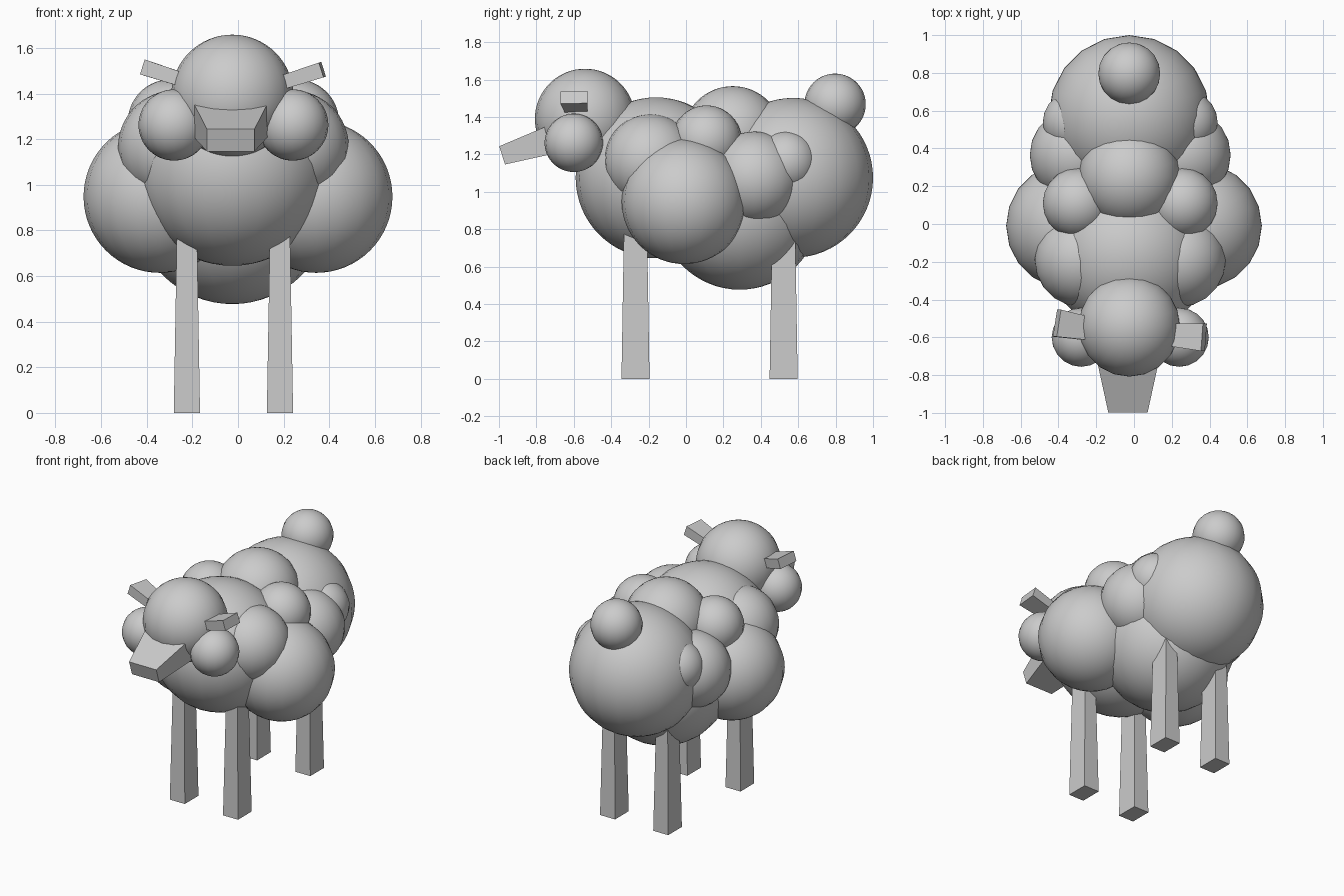
import bpy
import bmesh
from mathutils import Vector

cube = bpy.data.objects.get("Cube")
if cube:
    bpy.data.objects.remove(cube, do_unlink=True)

MID = -0.02  # plane of symmetry of the body

grey = bpy.data.materials.new("plain_grey")
grey.use_nodes = True
grey.diffuse_color = (0.6, 0.6, 0.6, 1)
grey.node_tree.nodes["Principled BSDF"].inputs["Base Color"].default_value = (0.6, 0.6, 0.6, 1)


def finish(name, bm, smooth):
    bmesh.ops.recalc_face_normals(bm, faces=bm.faces)
    for face in bm.faces:
        face.smooth = smooth
    mesh = bpy.data.meshes.new(name)
    bm.to_mesh(mesh)
    bm.free()
    mesh.materials.append(grey)
    obj = bpy.data.objects.new(name, mesh)
    bpy.context.collection.objects.link(obj)
    return obj


def ball(name, centre, radius):
    bm = bmesh.new()
    bmesh.ops.create_uvsphere(bm, u_segments=20, v_segments=32, radius=radius)
    bmesh.ops.translate(bm, vec=centre, verts=bm.verts)
    finish(name, bm, True)


def tapered_bar(name, start, end, start_size, end_size, side):
    """Four-sided bar between two rectangles square to its axis."""
    start, end = Vector(start), Vector(end)
    axis = (end - start).normalized()
    up = axis.cross(Vector(side)).normalized()
    across = up.cross(axis)
    bm = bmesh.new()
    rings = []
    for centre, (w, h) in ((start, start_size), (end, end_size)):
        rings.append([bm.verts.new(centre + across * w * a / 2 + up * h * b / 2)
                      for a, b in ((-1, -1), (1, -1), (1, 1), (-1, 1))])
    for ring in rings:
        bm.faces.new(ring)
    for i in range(4):
        j = (i + 1) % 4
        bm.faces.new((rings[0][i], rings[0][j], rings[1][j], rings[1][i]))
    finish(name, bm, False)


# Fleece, head and tail on the centre line: name, y, z, radius
for name, y, z, r in (
        ("chest", -0.16, 1.075, 0.43),
        ("rump", 0.573, 1.075, 0.427),
        ("belly", 0.287, 0.907, 0.43),
        ("back_tuft", 0.25, 1.297, 0.268),
        ("head", -0.54, 1.39, 0.268),
        ("tail", 0.797, 1.468, 0.164)):
    ball(name, (MID - 0.005, y, z), r)

# Mirrored fleece tufts and cheeks: name, offset, y, z, radius
for name, x, y, z, r in (
        ("shoulder_tuft", 0.256, -0.19, 1.164, 0.25),
        ("upper_side_tuft", 0.276, 0.11, 1.275, 0.187),
        ("hip_tuft", 0.282, 0.365, 1.072, 0.25),
        ("rear_side_tuft", 0.295, 0.537, 1.157, 0.168),
        ("cheek", 0.26, -0.60, 1.262, 0.156)):
    for side, s in (("left", 1), ("right", -1)):
        ball(f"{side}_{name}", (MID + s * x, y, z), r)

# Large flanks and tapered legs
for side, s in (("left", 1), ("right", -1)):
    ball(f"{side}_flank", (s * 0.343, -0.01, 0.948), 0.334)
    for end, y in (("front", -0.27), ("rear", 0.522)):
        x = MID + s * 0.204
        tapered_bar(f"{end}_{side}_leg", (x, y, 0), (x, y, 0.9),
                    (0.115, 0.15), (0.084, 0.12), (1, 0, 0))

# Muzzle sloping down and forward
tapered_bar("muzzle", (MID - 0.012, -0.576, 1.325), (MID - 0.012, -0.983, 1.195),
            (0.38, 0.18), (0.208, 0.102), (1, 0, 0))

# Ears, turned slightly to one side
tapered_bar("left_ear", (0.12, -0.58, 1.425), (0.37, -0.60, 1.505),
            (0.11, 0.058), (0.145, 0.068), (0, 1, 0))
tapered_bar("right_ear", (-0.15, -0.57, 1.43), (-0.408, -0.525, 1.513),
            (0.11, 0.058), (0.145, 0.068), (0, 1, 0))
